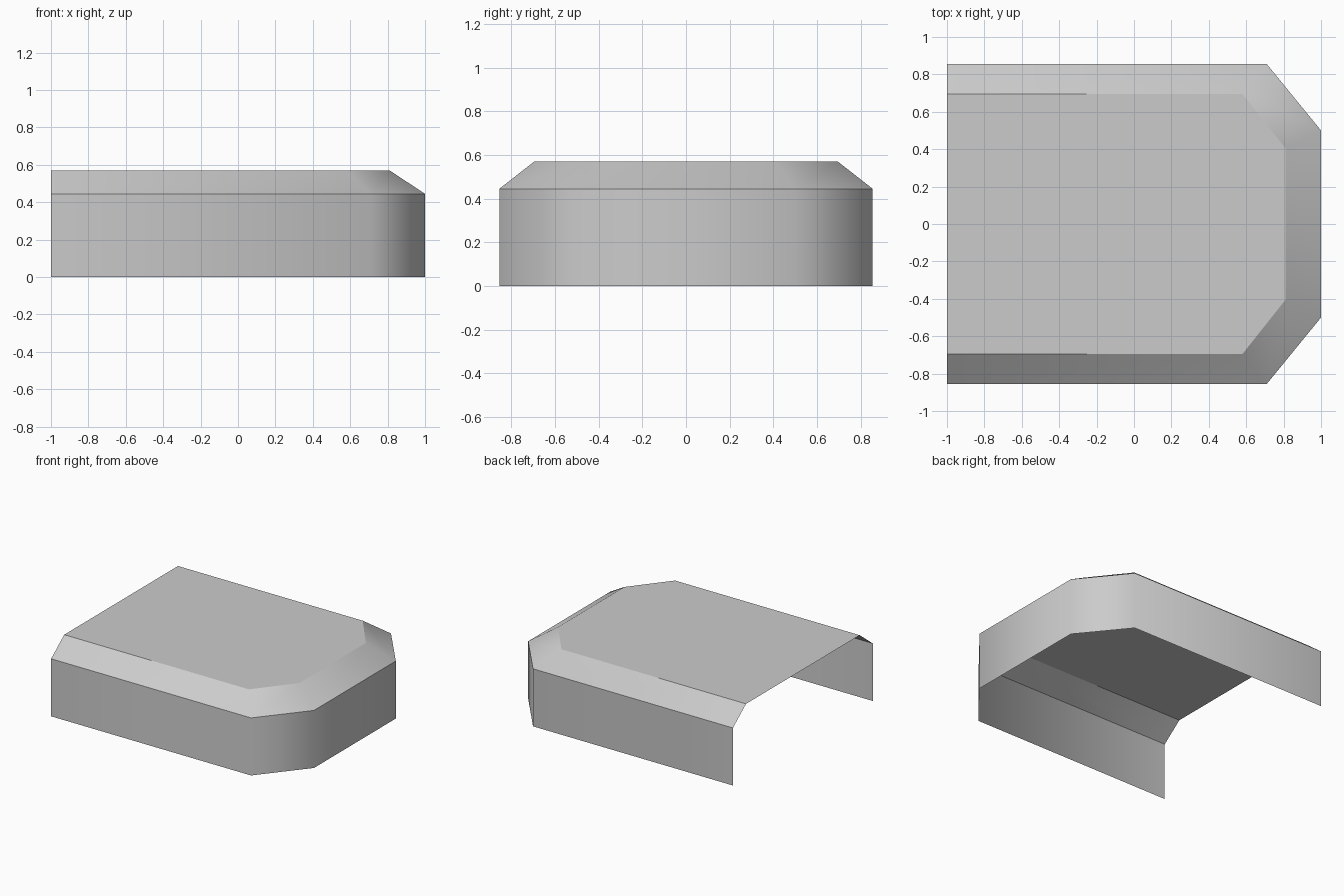
import bpy
import bmesh

cube = bpy.data.objects.get("Cube")
if cube:
    bpy.data.objects.remove(cube, do_unlink=True)

# Plain grey finish
grey = bpy.data.materials.new("plain grey")
grey.use_nodes = True
colour = (0.6, 0.6, 0.6, 1)
grey.diffuse_color = colour
grey.node_tree.nodes["Principled BSDF"].inputs["Base Color"].default_value = colour


def ring(bm, half_width, corner_x, end_x, end_y, z):
    """Open outline with cut corners, running from one back end to the other."""
    half = [(-1, half_width), (corner_x, half_width), (end_x, end_y)]
    outline = [(x, -y) for x, y in half] + half[::-1]
    return [bm.verts.new((x, y, z)) for x, y in outline]


bm = bmesh.new()
bottom = ring(bm, 0.855, 0.71, 1.0, 0.5, 0)
shoulder = ring(bm, 0.855, 0.71, 1.0, 0.5, 0.445)
rim = ring(bm, 0.695, 0.58, 0.81, 0.405, 0.57)

# Upright walls and sloping shoulder, open underneath and at the back end
for low, high in ((bottom, shoulder), (shoulder, rim)):
    for i in range(len(low) - 1):
        bm.faces.new((low[i], low[i + 1], high[i + 1], high[i]))

# Flat top
bm.faces.new(rim)

# Smooth around the corners, crisp along the level edges
for face in bm.faces:
    face.smooth = True
for edge in bm.edges:
    a, b = edge.verts
    edge.smooth = abs(a.co.z - b.co.z) > 0.01

mesh = bpy.data.meshes.new("cover_shell")
bm.to_mesh(mesh)
bm.free()
mesh.materials.append(grey)
shell = bpy.data.objects.new("cover_shell", mesh)
bpy.context.collection.objects.link(shell)
